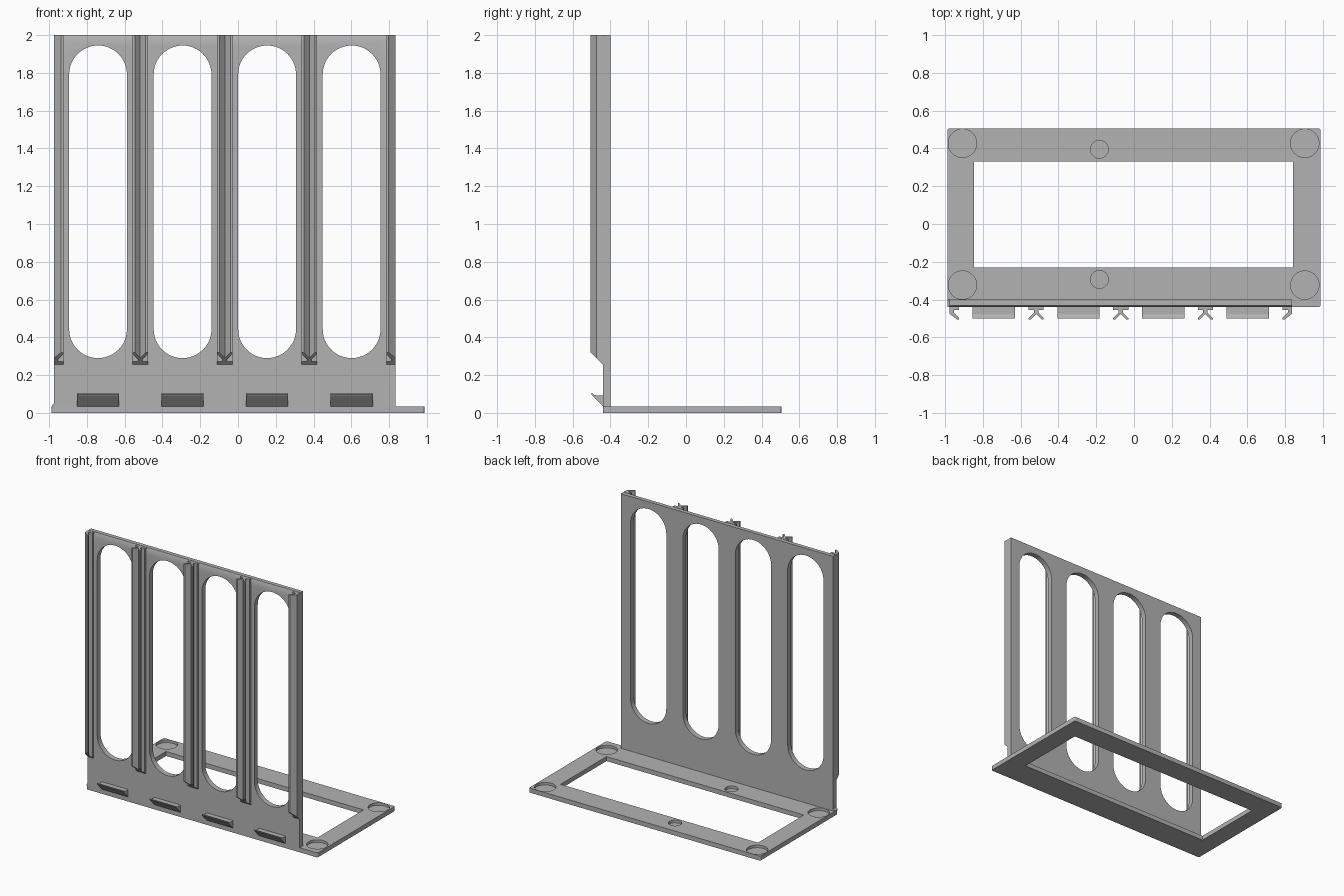
import bpy, bmesh, math
from mathutils import Vector

if "Cube" in bpy.data.objects:
    bpy.data.objects.remove(bpy.data.objects["Cube"], do_unlink=True)

GREY = (0.45, 0.45, 0.45, 1)
mat = bpy.data.materials.new("plain grey")
mat.use_nodes = True
mat.diffuse_color = GREY
mat.node_tree.nodes["Principled BSDF"].inputs["Base Color"].default_value = GREY


def prism(name, points, extrude):
    """Extrude a closed outline along a vector."""
    bm = bmesh.new()
    face = bm.faces.new([bm.verts.new(p) for p in points])
    top = bmesh.ops.extrude_face_region(bm, geom=[face])["geom"]
    bmesh.ops.translate(bm, vec=Vector(extrude),
                        verts=[g for g in top if isinstance(g, bmesh.types.BMVert)])
    bmesh.ops.recalc_face_normals(bm, faces=bm.faces)
    mesh = bpy.data.meshes.new(name)
    bm.to_mesh(mesh)
    bm.free()
    mesh.materials.append(mat)
    obj = bpy.data.objects.new(name, mesh)
    bpy.context.collection.objects.link(obj)
    return obj


def cut(obj, cutters):
    """Subtract each cutter, then discard it."""
    bpy.context.view_layer.objects.active = obj
    for c in cutters:
        c.hide_render = True
        mod = obj.modifiers.new("cut", 'BOOLEAN')
        mod.operation, mod.solver, mod.object = 'DIFFERENCE', 'EXACT', c
        bpy.ops.object.modifier_apply(modifier=mod.name)
        bpy.data.objects.remove(c, do_unlink=True)


def arc(cx, cy, r, start, end, n):
    return [(cx + r * math.cos(math.radians(start + (end - start) * i / n)),
             cy + r * math.sin(math.radians(start + (end - start) * i / n)))
            for i in range(n + 1)]


def rounded_rect(x0, x1, y0, y1, r):
    return (arc(x1 - r, y0 + r, r, -90, 0, 4) + arc(x1 - r, y1 - r, r, 0, 90, 4)
            + arc(x0 + r, y1 - r, r, 90, 180, 4) + arc(x0 + r, y0 + r, r, 180, 270, 4))


FRONT, BACK = -0.44, -0.40      # wall faces
LEFT, RIGHT = -0.975, 0.835     # wall ends
BASE_H = 0.035
PITCH = 0.4475
slots = [-0.741 + PITCH * i for i in range(4)]
rails = [-0.965 + PITCH * i for i in range(5)]

# Base frame with a window and shallow round pockets
base = prism("base_frame", [(x, y, 0) for x, y in
             rounded_rect(-0.987, 0.987, FRONT, 0.505, 0.012)], (0, 0, BASE_H))
holes = [prism("window_cutter", [(x, y, -0.1) for x, y in
         ((-0.845, -0.23), (0.84, -0.23), (0.84, 0.33), (-0.845, 0.33))], (0, 0, 0.3))]
pockets = [(x, y, 0.075) for x in (-0.907, 0.903) for y in (-0.323, 0.427)]
pockets += [(-0.183, y, 0.047) for y in (-0.293, 0.395)]
for x, y, r in pockets:
    holes.append(prism("pocket_cutter", [(px, py, 0.015) for px, py in
                 arc(x, y, r, 0, 360, 40)[:-1]], (0, 0, 0.1)))
cut(base, holes)

# Upright wall, front top edge bevelled, with four long slots
wall = prism("upright_wall", [(LEFT, y, z) for y, z in
             ((FRONT, 0), (BACK, 0), (BACK, 2), (FRONT + 0.009, 2), (FRONT, 1.975))],
             (RIGHT - LEFT, 0, 0))
R = 0.153
cut(wall, [prism("slot_cutter", [(x, -0.6, z) for x, z in
           arc(c, 1.945 - R, R, 0, 180, 24) + arc(c, 0.29 + R, R, 180, 360, 24)],
           (0, 0.4, 0)) for c in slots])

# Small foot joining the wall to the base corner
prism("corner_foot", [(x, FRONT, z) for x, z in
      ((-0.975, 0.03), (-0.987, 0.03), (-0.985, 0.04), (-0.975, 0.05))], (0, 0.04, 0))

# Rails: foot, stem and hooked arms; half profile as (offset, depth)
HALF = [(0.040, -0.005), (0.040, 0.016), (0.012, 0.016), (0.012, 0.029),
        (0.040, 0.057), (0.040, 0.065), (0.029, 0.065)]


def rail_outline(c, right, left):
    pts = [(c + x, FRONT - d) for x, d in HALF] if right else []
    mid = [(c, FRONT - 0.036)] if right and left else []
    other = [(c - x, FRONT - d) for x, d in reversed(HALF)] if left else []
    if not left:      # flat outer side on the wall end
        other = [(c - 0.010, FRONT - 0.035), (c - 0.010, FRONT + 0.005)]
    if not right:
        pts = [(c + 0.010, FRONT + 0.005), (c + 0.010, FRONT - 0.035)]
    return pts + mid + other


for i, c in enumerate(rails):
    rail = prism("guide_rail_%d" % (i + 1), [(x, y, 0.2) for x, y in
                 rail_outline(c, i < 4, i > 0)], (0, 0, 1.8))
    # Lower end sloped at 45 degrees
    for v in rail.data.vertices:
        if v.co.z < 1:
            v.co.z = 0.255 + (FRONT - v.co.y)

# Snap hooks below the slots
HOOK = [(0.005, 0.030), (0.0, 0.035), (-0.055, 0.090), (-0.061, 0.098), (-0.061, 0.105),
        (-0.054, 0.103), (-0.046, 0.096), (-0.036, 0.093), (0.005, 0.093)]
for i, c in enumerate(slots):
    prism("snap_hook_%d" % (i + 1), [(c - 0.112, FRONT + y, z) for y, z in HOOK],
          (0.224, 0, 0))

# Smooth the round walls, keep edges crisp
bpy.ops.object.select_all(action='DESELECT')
for obj in (base, wall):
    obj.select_set(True)
bpy.context.view_layer.objects.active = wall
bpy.ops.object.shade_smooth_by_angle(angle=math.radians(25))
